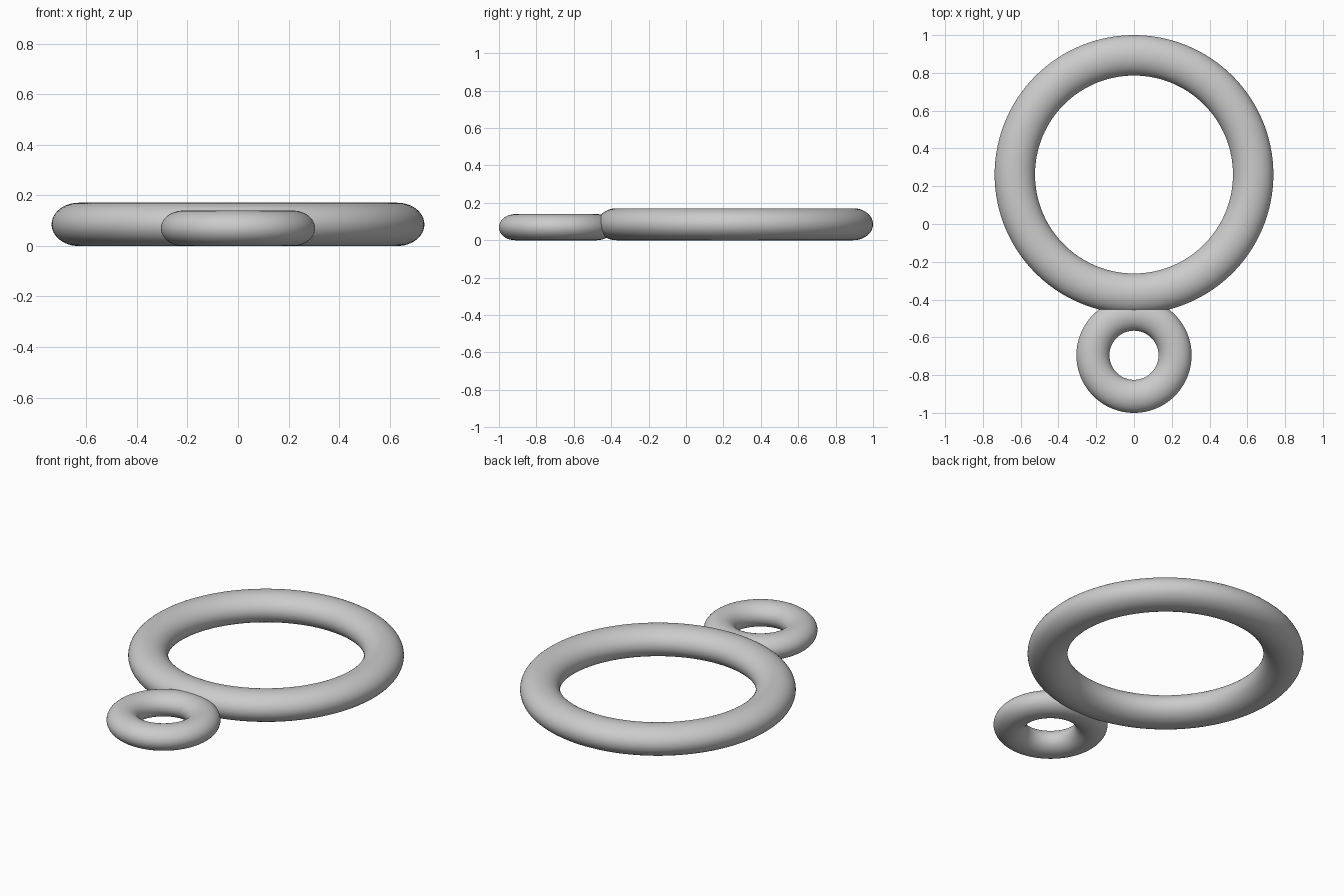
import bpy
import bmesh
from math import cos, sin, tau

cube = bpy.data.objects.get("Cube")
if cube:
    bpy.data.objects.remove(cube, do_unlink=True)

# Single grey finish
grey = bpy.data.materials.new("light_grey")
grey.use_nodes = True
colour = (0.6, 0.6, 0.6, 1)
grey.diffuse_color = colour
grey.node_tree.nodes["Principled BSDF"].inputs["Base Color"].default_value = colour

FLATTEN = 0.8  # tube height relative to its width


def ring(name, y, major, minor, around=128, section=48):
    """Flattened torus resting on the ground."""
    bm = bmesh.new()
    half_height = minor * FLATTEN
    loop = [bm.verts.new((major + minor * cos(tau * i / section), 0,
                          half_height * sin(tau * i / section)))
            for i in range(section)]
    edges = [bm.edges.new((loop[i - 1], loop[i])) for i in range(section)]
    bmesh.ops.spin(bm, geom=loop + edges, axis=(0, 0, 1), cent=(0, 0, 0),
                   angle=tau, steps=around, use_merge=True)
    bmesh.ops.remove_doubles(bm, verts=bm.verts, dist=1e-5)
    bmesh.ops.recalc_face_normals(bm, faces=bm.faces)
    for face in bm.faces:
        face.smooth = True
    mesh = bpy.data.meshes.new(name)
    bm.to_mesh(mesh)
    bm.free()
    mesh.materials.append(grey)
    obj = bpy.data.objects.new(name, mesh)
    obj.location = (0, y, half_height)
    bpy.context.collection.objects.link(obj)
    return obj


# Large ring behind, small ring overlapping its front edge
ring("large_ring", 0.262, 0.631, 0.107)
ring("small_ring", -0.695, 0.2175, 0.0875)
